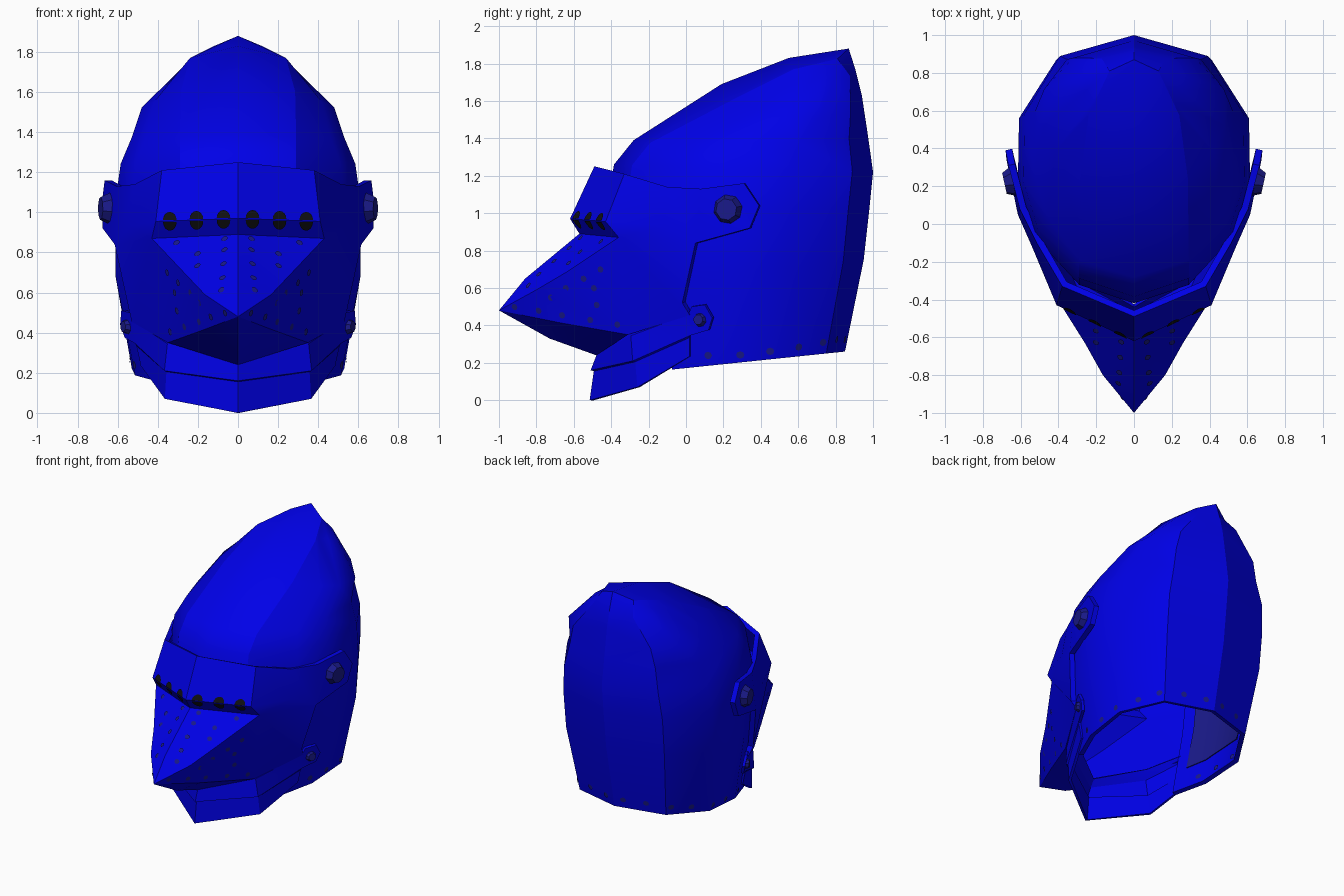
import bpy, bmesh, math
from mathutils import Vector
from mathutils.bvhtree import BVHTree

if "Cube" in bpy.data.objects:
    bpy.data.objects.remove(bpy.data.objects["Cube"])


def material(name, rgb):
    m = bpy.data.materials.new(name)
    m.diffuse_color = (*rgb, 1)
    m.use_nodes = True
    m.node_tree.nodes["Principled BSDF"].inputs["Base Color"].default_value = m.diffuse_color
    return m


BLUE = material("blue steel", (0, 0, 0.8))
NAVY = material("dark blue", (0.01, 0.01, 0.25))
BLACK = material("black slot", (0.005, 0.005, 0.006))
CENTRE = Vector((0, 0.1, 0.7))


def make_object(name, bm, mat):
    me = bpy.data.meshes.new(name)
    bm.to_mesh(me)
    bm.free()
    me.materials.append(mat)
    ob = bpy.data.objects.new(name, me)
    bpy.context.collection.objects.link(ob)
    return ob


def shell(name, points, faces, thick, angle, creases=(), mat=BLUE):
    """Half shell facing outward, mirrored, thickened inward, sharp at creases."""
    bm = bmesh.new()
    vs = {k: bm.verts.new(p) for k, p in points.items()}
    for f in faces:
        bm.faces.new([vs[k] for k in f])
    for a, b in creases:
        e = bm.edges.get((vs[a], vs[b]))
        if e:
            e.smooth = False
    bm.normal_update()
    for f in bm.faces:
        if f.normal.dot(f.calc_center_median() - CENTRE) < 0:
            f.normal_flip()
    for v in list(bm.verts):
        if not v.link_faces:
            bm.verts.remove(v)
    ob = make_object(name, bm, mat)
    ob.modifiers.new("mirror", 'MIRROR').use_clip = True
    s = ob.modifiers.new("thickness", 'SOLIDIFY')
    s.thickness, s.offset = thick, -1
    bpy.ops.object.select_all(action='DESELECT')
    ob.select_set(True)
    bpy.context.view_layer.objects.active = ob
    bpy.ops.object.convert(target='MESH')
    bpy.ops.object.shade_smooth_by_angle(angle=math.radians(angle))
    return ob


# Skull rings: back y, back z, front y, front z, half width, side sag, front corner x, cheek width
rings = [(.85, .26, -.40, .13, .535, 0, .25, .80),
         (.95, .75, -.42, .62, .61, 0, .28, .83),
         (.98, 1.02, -.42, 1.04, .615, 0, .29, .87),
         (1.0, 1.22, -.385, 1.26, .585, 0, .29, .87),
         (.972, 1.42, -.28, 1.39, .53, .03, .29, .87),
         (.94, 1.63, .19, 1.69, .48, .14, .285, .87),
         (.905, 1.77, .55, 1.83, .255, .06, .24, .87)]


def bowl(rings, inset, cheek_u):
    section = [(0, 0), (.08, .67), (.30, .99), (.56, 1), (cheek_u, None), (.93, None), (1, 0)]
    pts = {"apex": (0, .87 - inset, 1.88 - 2 * inset), "k": (.13, .81 - inset, 1.825 - 2 * inset)}
    for i, (yb, zb, yf, zf, w, sag, xc, cheek) in enumerate(rings):
        for j, (u, v) in enumerate(section):
            x = xc if j == 5 else w * (cheek + .74 - cheek_u if j == 4 else v)
            if j == 3 and i == 0:
                x *= .96
            pts[i, j] = (x * (1 - inset / w), yb - inset + (yf - yb + 2 * inset) * u,
                         zb + (zf - zb) * u - sag * x / w - (inset if i > 3 else 0))
    faces = []
    for i in range(6):
        for j in range(4 if i < 2 else 6):       # face opening below the brow
            faces.append([(i, j), (i, j + 1), (i + 1, j + 1), (i + 1, j)])
    faces += [[(6, j), (6, j + 1), "k"] for j in range(1, 5)]
    faces += [[(6, 0), (6, 1), "k", "apex"], [(6, 5), (6, 6), "apex", "k"]]
    return pts, faces


creases = [((i, j), (i + 1, j)) for i in range(6) for j in (0, 1, 5)]
creases += [((6, 0), "apex"), ((6, 1), "k"), ((6, 5), "k"), ("k", "apex")]
skull = shell("helmet_skull", *bowl(rings, 0, .74), .035, 42, creases)

# Lining: darker inner bowl, set back from the rim
low = tuple(a + (b - a) * .35 for a, b in zip(rings[0], rings[1]))
shell("inner_lining", *bowl([low] + rings[1:], .042, .68), .006, 42, mat=NAVY)

# Visor: brow band (a, b, c), pivot arm, pointed snout (B T U V M N L), cheek edge (E)
pts = dict(
    a0=(0, -.49, 1.25), a1=(.38, -.33, 1.21), a2=(.515, -.1, 1.14), a3=(.605, .08, 1.13),
    a4=(.665, .31, 1.16), a5=(.68, .39, 1.04), a6=(.675, .34, .92), a7=(.615, .05, .84),
    b0=(0, -.62, .97), b1=(.41, -.43, .955), c0=(0, -.57, .89), c1=(.43, -.36, .87),
    d=(.54, -.12, .93), B=(0, -.86, .65), T=(0, -1, .48), U=(0, -.73, .33), V=(0, -.48, .24),
    M1=(.165, -.8, .59), M2=(.26, -.63, .69), N=(.17, -.68, .415), L=(.35, -.31, .35),
    E2=(.545, -.02, .52), E3=(.53, .02, .455))
faces = [s.split() for s in (
    "a0 a1 b1 b0", "b0 b1 c1 c0", "a1 a2 d b1", "b1 d c1", "a2 a3 a7 d", "a3 a6 a7",
    "a3 a4 a5 a6", "c0 c1 M2", "c0 M2 M1 B", "B M1 T", "T M1 N", "M1 M2 L N", "M2 c1 L",
    "c1 d a7 E2", "c1 E2 E3 L", "T N U", "N L V U")]
visor = shell("visor", pts, faces, .036, 28)

# Chin plate: edge tucked inside the visor (r), lip (p, m), neck plate (n, q), rear tab (t)
pts = dict(
    r0=(0, -.44, .30), r1=(.325, -.25, .41), r2=(.51, .02, .50),
    p0=(0, -.478, .242), p1=(.352, -.295, .345), p2=(.525, .012, .46),
    m0=(0, -.51, .16), m1=(.367, -.285, .21), m2=(.512, .02, .345),
    n0=(0, -.493, .155), n1=(.357, -.272, .205), n2=(.507, .02, .335),
    q0=(0, -.515, 0), q1=(.365, -.26, .07), q2=(.485, .02, .235),
    t0=(.54, .03, .50), t1=(.582, .10, .51), t2=(.588, .14, .44), t3=(.565, .12, .375))
faces = [s.split() for s in ("r0 r1 p1 p0", "r1 r2 p2 p1", "p0 p1 m1 m0", "p1 p2 m2 m1",
                             "m0 m1 n1 n0", "m1 m2 n2 n1", "n0 n1 q1 q0", "n1 n2 q2 q1",
                             "p2 t0 t1 t2 t3 m2")]
shell("chin_plate", pts, faces, .02, 24)


# Pivot bolts and tab rivets, lying on the plates
def studs(name, x, y, z, r1, r2, depth, tilt):
    bm = bmesh.new()
    for s in (1, -1):
        g = bmesh.ops.create_cone(bm, cap_ends=True, segments=8, radius1=r1, radius2=r2, depth=depth)
        bmesh.ops.rotate(bm, verts=g["verts"], matrix=Vector((0, 0, 1)).rotation_difference(
            Vector((s, tilt, 0))).to_matrix())
        bmesh.ops.translate(bm, verts=g["verts"], vec=(s * x, y, z))
    make_object(name, bm, NAVY)


studs("visor_pivots", .664, .22, 1.02, .08, .058, .045, -.22)
studs("tab_rivets", .562, .07, .43, .038, .028, .026, -.5)


# Flat marks projected on the plates along a ray direction
def tree_of(ob):
    return BVHTree.FromPolygons([v.co for v in ob.data.vertices],
                                [p.vertices for p in ob.data.polygons])


def mark(bm, tree, origin, ray, outline, lift=.006, upright=False):
    """outline: (horizontal, vertical) offsets; upright keeps ray, else follow the surface."""
    origin, ray = Vector(origin), Vector(ray)
    if not upright:
        loc, n, _, _ = tree.ray_cast(origin, ray)
        if loc is None:
            return
        ray = -n if n.dot(ray) < 0 else n
        origin = loc - ray * .03
    side = ray.cross(Vector((0, 0, 1))).normalized()
    up = side.cross(ray)
    k = len(outline)
    mid = (sum(o[0] for o in outline) / k, sum(o[1] for o in outline) / k)
    hits = []
    for a, b in [mid] + list(outline):
        loc, n, _, _ = tree.ray_cast(origin + side * a + up * b, ray)
        if loc is None:
            return
        hits.append(loc + (-n if n.dot(ray) > 0 else n) * lift)
    hits = [bm.verts.new(h) for h in hits]
    for i in range(k):
        f = bm.faces.new((hits[0], hits[1 + i], hits[1 + (i + 1) % k]))
        f.normal_update()
        if f.normal.dot(ray) > 0:
            f.normal_flip()


def disc(r, rz, a0=0.0, a1=2 * math.pi, n=8):
    full = a1 - a0 > 6
    return [(r * math.cos(a0 + (a1 - a0) * i / n), rz * math.sin(a0 + (a1 - a0) * i / n))
            for i in range(n if full else n + 1)]


visor_tree, skull_tree = tree_of(visor), tree_of(skull)
slots, holes, rivets = bmesh.new(), bmesh.new(), bmesh.new()
for s in (1, -1):
    # Eye slots wrap over the lower brow edge: an upper and a lower half
    for x in (.07, .205, .338):
        edge = .97 - .0366 * x
        mark(slots, visor_tree, (s * x, -2, edge + .002), (0, 1, 0),
             disc(.034, .040, 0, math.pi), upright=True)
        mark(slots, visor_tree, (s * x, -2, edge - .002), (0, 1, 0),
             disc(.034, .044, math.pi, 2 * math.pi), upright=True)
    # Breathing holes: top faces of the snout, then its sides
    for x, z in [(.08, .61), (.075, .67), (.07, .74), (.065, .81), (.065, .865),
                 (.20, .73), (.20, .79), (.305, .845)]:
        mark(holes, visor_tree, (s * x, -2, z), (0, 1, 0), disc(.017, .017))
    for y, z in [(-.914, .50), (-.785, .48), (-.72, .55), (-.64, .60), (-.545, .65), (-.455, .70),
                 (-.66, .455), (-.62, .54), (-.49, .60), (-.51, .43), (-.475, .51), (-.365, .405)]:
        mark(holes, visor_tree, (s * 2, y, z), (-s, 0, 0), disc(.018, .018))
    # Lining rivets along the lower skull edge, seen outside and inside
    for y, z in [(.12, .24), (.29, .243), (.45, .262), (.60, .285), (.73, .31)]:
        mark(rivets, skull_tree, (s * 2, y, z), (-s, 0, 0), disc(.022, .02))
        mark(rivets, skull_tree, (0, y, z), (s, 0, 0), disc(.022, .02))
    for x in (.07, .23):
        mark(rivets, skull_tree, (s * x, 2, .325), (0, -1, 0), disc(.022, .02))
        mark(rivets, skull_tree, (s * x, 0, .325), (0, 1, 0), disc(.022, .02))
make_object("eye_slots", slots, BLACK)
make_object("breathing_holes", holes, NAVY)
make_object("lining_rivets", rivets, NAVY)
